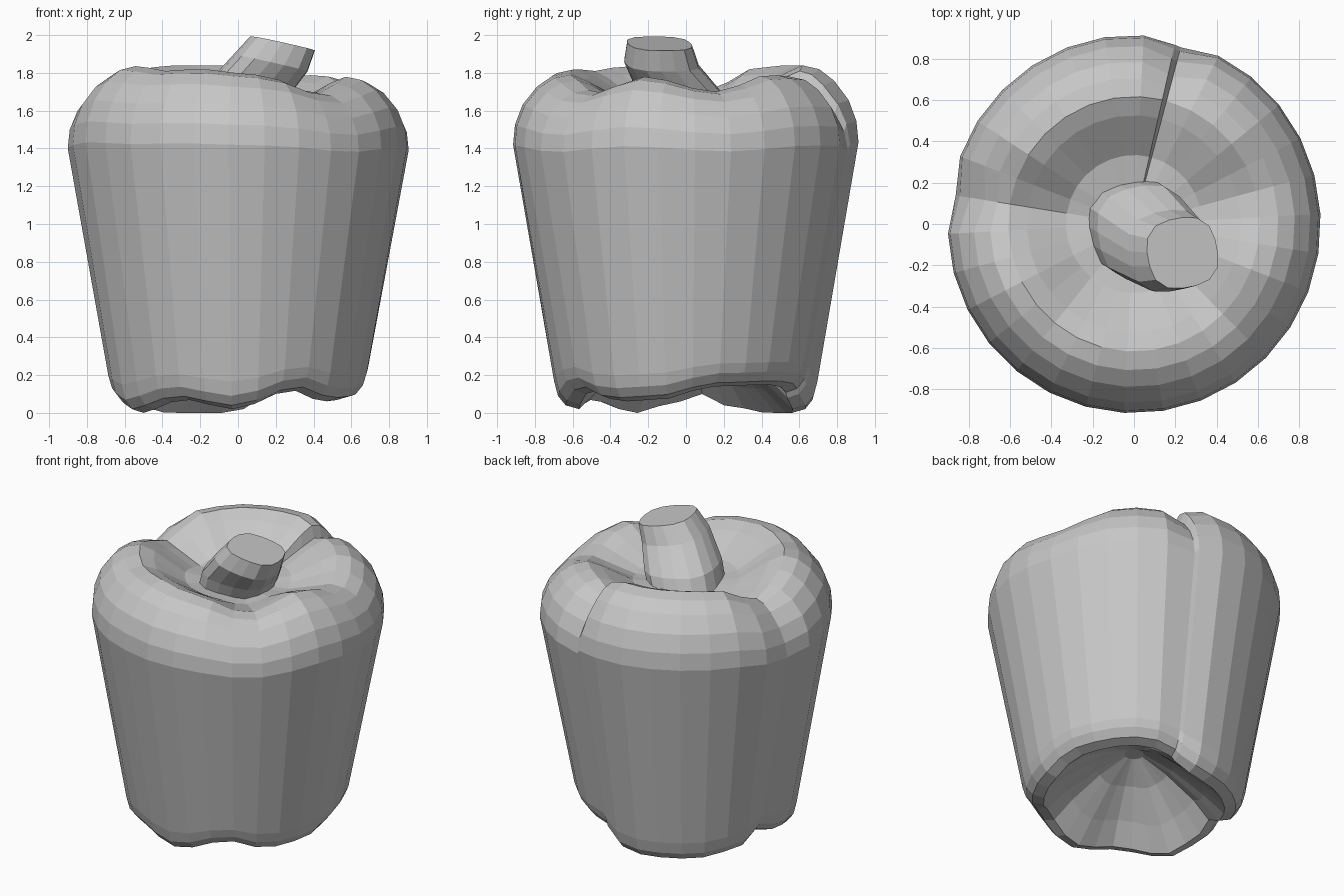
import bpy, bmesh, math
from math import sin, cos, radians
from mathutils import Vector

cube = bpy.data.objects.get("Cube")
if cube:
    bpy.data.objects.remove(cube, do_unlink=True)

# one plain grey material
grey = bpy.data.materials.new("plain_grey")
grey.use_nodes = True
tone = (0.57, 0.57, 0.57, 1)
grey.diffuse_color = tone
grey.node_tree.nodes["Principled BSDF"].inputs["Base Color"].default_value = tone

# height of the shoulder crest and of the lower rim around the fruit, by angle in degrees
CREST = [(-165, 1.80), (-150, 1.84), (-130, 1.81), (-110, 1.82), (-80, 1.79),
         (-48, 1.69), (-20, 1.78), (14, 1.70), (45, 1.79), (65, 1.78),
         (75, 1.73), (77, 1.81), (87, 1.84), (125, 1.84), (147, 1.82), (160, 1.75), (171, 1.70)]
RIM = [(-172, 0.05), (-153, 0.0), (-120, 0.07), (-92, 0.02), (-60, 0.12), (-38, 0.06),
       (-15, 0.07), (15, 0.14), (48, 0.15), (72, 0.13), (82, 0.03), (95, 0.0),
       (130, 0.0), (160, 0.04), (171, 0.1)]
CREASES = (75, 171)


def around(table, angle):
    """Blend a height table smoothly around the full circle."""
    first, last = table[0], table[-1]
    pts = [(last[0] - 360, last[1])] + table + [(first[0] + 360, first[1])]
    for (a, u), (b, v) in zip(pts, pts[1:]):
        if a <= angle <= b:
            t = (angle - a) / (b - a)
            return u + (v - u) * t * t * (3 - 2 * t)


def loft(name, rings, cap_ends):
    """Skin a list of closed rings; the end rings are closed by a face or a fan."""
    bm = bmesh.new()
    loops = [[bm.verts.new(p) for p in ring] for ring in rings]
    for low, high in zip(loops, loops[1:]):
        for i in range(len(low)):
            j = (i + 1) % len(low)
            bm.faces.new((low[i], low[j], high[j], high[i]))
    for loop in (loops[0], loops[-1]):
        face = bm.faces.new(loop)
        if not cap_ends:
            bmesh.ops.poke(bm, faces=[face])
    bmesh.ops.recalc_face_normals(bm, faces=bm.faces)
    mesh = bpy.data.meshes.new(name)
    bm.to_mesh(mesh)
    bm.free()
    mesh.materials.append(grey)
    obj = bpy.data.objects.new(name, mesh)
    bpy.context.collection.objects.link(obj)
    return obj


# fruit profile: radius, height, share of rim wave, share of crest wave, crease depth
PROFILE = [(0.06, 0.41, 0, 0, 0), (0.24, 0.30, 0.3, 0, 0), (0.43, 0.13, 0.8, 0, 0),
           (0.56, 0.0, 1, 0, 0.02), (0.63, 0.02, 1, 0, 0.03), (0.67, 0.07, 1, 0, 0.03),
           (0.69, 0.15, 0.8, 0, 0.03), (0.905, 1.43, 0, 0.35, 0.03),
           (0.895, 1.54, 0, 0.5, 0.04), (0.855, 1.65, 0, 0.65, 0.05),
           (0.78, 1.75, 0, 0.8, 0.05), (0.70, 1.81, 0, 0.95, 0.03), (0.61, 1.83, 0, 1, 0),
           (0.52, 1.79, 0, 0.9, 0), (0.33, 1.66, 0, 0.3, 0), (0.10, 1.62, 0, 0, 0)]
SIDES = 30
# an extra column beside the back crease keeps its step sharp
angles = sorted([-177 + 360 * i / SIDES for i in range(SIDES)] + [77])
rings = []
for r, z, rim_share, crest_share, depth in PROFILE:
    ring = []
    for a in angles:
        near = min(abs((a - c + 180) % 360 - 180) for c in CREASES)
        rr = r - depth * max(0, 1 - near / 13)
        zz = z + rim_share * around(RIM, a) + crest_share * (around(CREST, a) - 1.83)
        ring.append((rr * cos(radians(a)), 1.013 * rr * sin(radians(a)), zz))
    rings.append(ring)
loft("pepper_body", rings, False)

# leaning stem: centre, radius and sideways slope of each section
SECTIONS = [((0.0, -0.01, 1.60), 0.235, 0.0), ((0.05, -0.04, 1.71), 0.235, -0.1),
            ((0.17, -0.13, 1.85), 0.205, -0.22), ((0.235, -0.14, 1.955), 0.178, -0.22)]
stem = []
for centre, r, slope in SECTIONS:
    ring = []
    for i in range(16):
        a = math.tau * i / 16
        rr = r * (1 + 0.05 * cos(4 * a + 2.4))
        x, y = rr * cos(a), rr * sin(a)
        ring.append(Vector(centre) + Vector((x, y, slope * x - 0.04 * y)))
    stem.append(ring)
loft("stem", stem, True)
